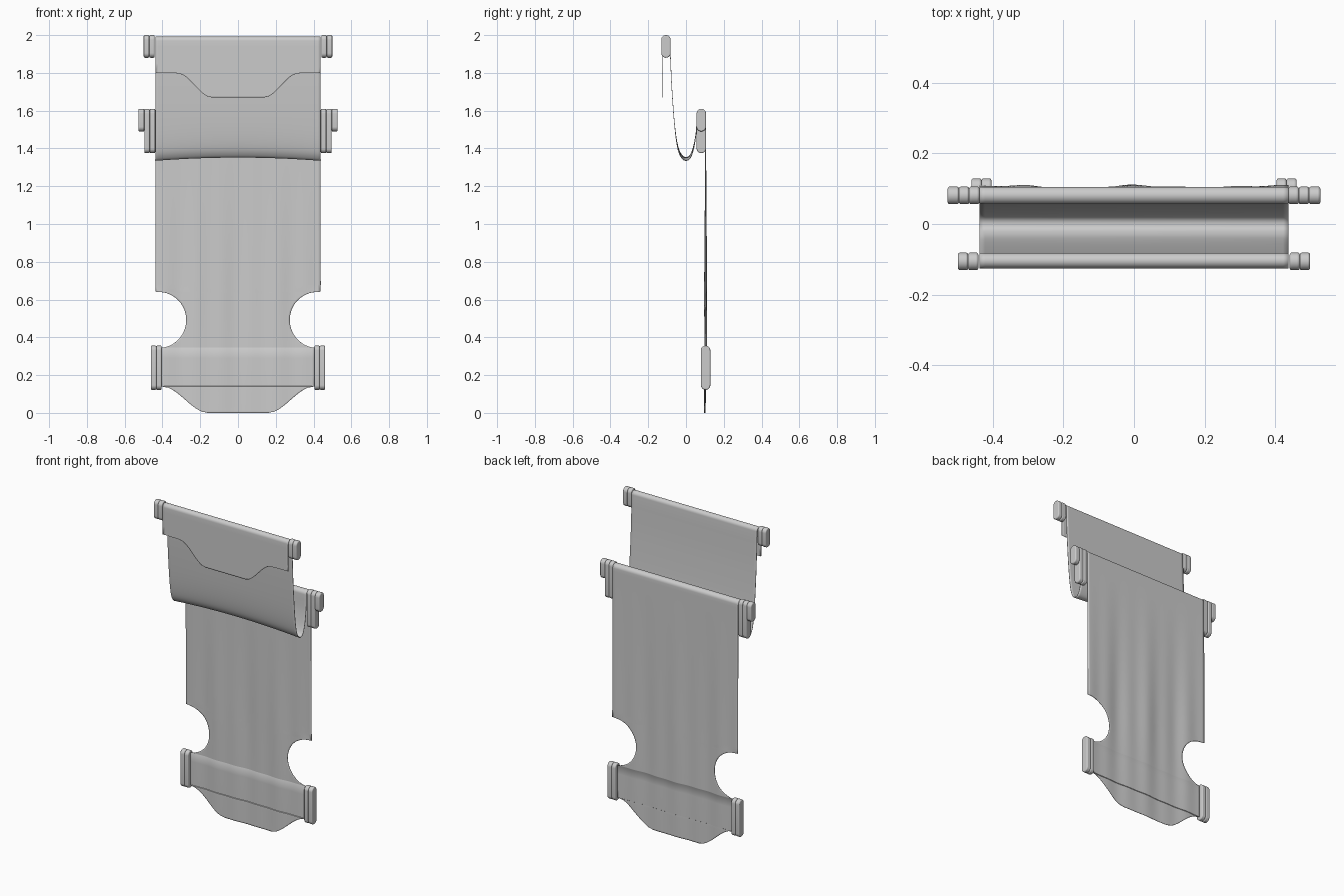
import bpy, bmesh, math
from mathutils import Vector

if "Cube" in bpy.data.objects:
    bpy.data.objects.remove(bpy.data.objects["Cube"])

COLS = 56
HALF = 0.438


def ease_inv(t):
    # inverse smoothstep, gives the S-shaped hem curve
    return 0.5 - math.sin(math.asin(max(-1, min(1, 1 - 2 * t))) / 3)


def arc(cy, cz, ry, rz, a0, a1, n=14):
    out = []
    for i in range(n + 1):
        a = math.radians(a0 + (a1 - a0) * i / n)
        out.append((cy + ry * math.cos(a), cz + rz * math.sin(a)))
    return out


def spline(pts, n=6):
    # Catmull-Rom through the drape points
    p = [Vector(q) for q in pts]
    p = [2 * p[0] - p[1]] + p + [2 * p[-1] - p[-2]]
    out = []
    for i in range(1, len(p) - 2):
        for k in range(n):
            t = k / n
            a, b, c, d = p[i - 1:i + 3]
            out.append(tuple(0.5 * (2 * b + (c - a) * t + (2 * a - 5 * b + 4 * c - d) * t * t
                                    + (3 * b - a - 3 * c + d) * t ** 3)))
    return out


# rows of the fabric: (y, z, half width), running from front flap to rear hem
rows = []
for i in range(19):                                  # front flap hem
    t = i / 18
    rows.append((-0.124, 1.67 + 0.128 * t, 0.14 + 0.18 * ease_inv(t)))
rows.append((-0.124, 1.80, HALF))
rows += [(-0.124, z, HALF) for z in (1.85, 1.9, 1.94)]
rows += [(y, z, HALF) for y, z in arc(-0.104, 1.97, 0.020, 0.021, 180, 0)]
rows += [(y, z, HALF) for y, z in spline([
    (-0.083, 1.90), (-0.075, 1.72), (-0.06, 1.52), (-0.043, 1.405), (-0.022, 1.357),
    (0.0, 1.345), (0.022, 1.357), (0.040, 1.405), (0.053, 1.48), (0.058, 1.56)])]
rows += [(y, z, HALF) for y, z in arc(0.081, 1.58, 0.023, 0.023, 180, 0)]
rows += [(0.104, 1.56 - 0.918 * i / 24, HALF) for i in range(25)]
for i in range(29):                                  # round side cut-outs
    a = math.radians(95 + 170 * i / 28)
    rows.append((0.104, 0.492 + 0.148 * math.sin(a), 0.42 + 0.146 * math.cos(a)))
rows += [(0.103, z, 0.407) for z in (0.343, 0.29, 0.24, 0.19, 0.142)]
for i in range(20):                                  # rear hem
    t = 1 - i / 19
    rows.append((0.1, 0.14 * t, 0.16 + 0.24 * ease_inv(t)))

bm = bmesh.new()
grid = []
for y, z, w in rows:
    line = []
    for c in range(COLS + 1):
        x = w * (2 * c / COLS - 1)
        yy, zz = y, z
        if y > 0.095 and z < 1.5:                    # soft vertical folds
            f = min(1, (1.5 - z) / 0.8) * (0.5 + 0.5 * min(1, z / 0.6))
            yy += 0.004 * f * (math.sin(17 * x + 1 + 0.6 * z) + 0.6 * math.sin(43 * x + 2))
        elif z < 1.55 and abs(y) < 0.07:             # sagging edges of the drape
            zz += (0.008 - 0.017 * (x / HALF) ** 2) * min(1, (1.55 - z) / 0.15)
        line.append(bm.verts.new((x, yy, zz)))
    grid.append(line)
for a, b in zip(grid, grid[1:]):
    for c in range(COLS):
        bm.faces.new((a[c], a[c + 1], b[c + 1], b[c]))
bmesh.ops.recalc_face_normals(bm, faces=bm.faces)


def make(name, bm):
    me = bpy.data.meshes.new(name)
    bm.to_mesh(me)
    bm.free()
    ob = bpy.data.objects.new(name, me)
    bpy.context.collection.objects.link(ob)
    bpy.ops.object.select_all(action='DESELECT')
    ob.select_set(True)
    bpy.context.view_layer.objects.active = ob
    return ob


sheet = make("fabric_sheet", bm)
bpy.ops.object.shade_smooth_by_angle(angle=math.radians(40))
sol = sheet.modifiers.new("thickness", 'SOLIDIFY')
sol.thickness, sol.offset = 0.003, 0


# capsule-shaped end pads, mirrored to both sides
def pad(name, x0, x1, y, z0, z1, r=0.025):
    bm = bmesh.new()
    prof = arc(y, z1 - r, r, r, 0, 180) + arc(y, z0 + r, r, r, 180, 360)
    face = bm.faces.new([bm.verts.new((x0, p, q)) for p, q in prof])
    ext = bmesh.ops.extrude_face_region(bm, geom=[face])
    bmesh.ops.translate(bm, vec=(x1 - x0, 0, 0),
                        verts=[v for v in ext['geom'] if isinstance(v, bmesh.types.BMVert)])
    bmesh.ops.recalc_face_normals(bm, faces=bm.faces)
    ob = make(name, bm)
    bpy.ops.object.shade_smooth_by_angle(angle=math.radians(35))
    bev = ob.modifiers.new("rounded_rim", 'BEVEL')
    bev.width, bev.segments, bev.limit_method = 0.006, 3, 'ANGLE'
    bev.angle_limit = math.radians(50)
    ob.modifiers.new("both_sides", 'MIRROR')
    return ob


pad("top_pad_inner", 0.441, 0.470, -0.106, 1.88, 2.0)
pad("top_pad_outer", 0.470, 0.499, -0.106, 1.88, 2.0)
pad("middle_pad_inner", 0.438, 0.467, 0.081, 1.375, 1.61)
pad("middle_pad_outer", 0.467, 0.496, 0.081, 1.375, 1.61)
pad("middle_pad_cap", 0.496, 0.528, 0.081, 1.49, 1.61)
pad("lower_pad_inner", 0.404, 0.432, 0.104, 0.122, 0.356)
pad("lower_pad_outer", 0.432, 0.461, 0.104, 0.122, 0.356)
